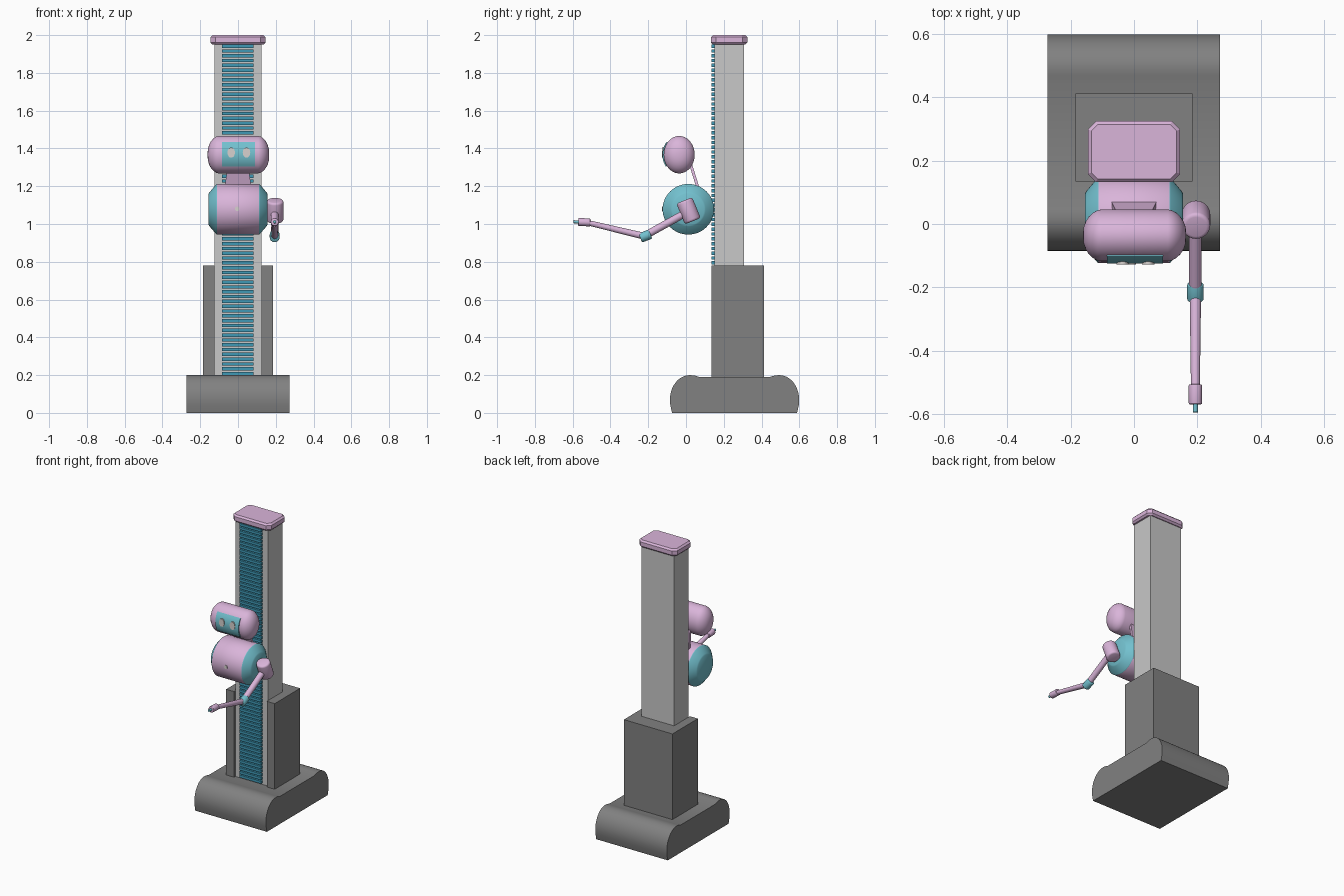
import bpy, bmesh, math
from mathutils import Vector

if "Cube" in bpy.data.objects:
    bpy.data.objects.remove(bpy.data.objects["Cube"])


def material(name, rgb):
    m = bpy.data.materials.new(name)
    m.diffuse_color = (*rgb, 1)
    m.use_nodes = True
    m.node_tree.nodes["Principled BSDF"].inputs["Base Color"].default_value = m.diffuse_color
    return m


PINK = material("soft_pink", (0.70, 0.46, 0.70))
TEAL = material("teal", (0.17, 0.53, 0.62))
BLUE = material("belt_blue", (0.05, 0.32, 0.47))
DARK = material("dark_grey", (0.22, 0.22, 0.22))
LIGHT = material("light_grey", (0.58, 0.58, 0.58))
WHITE = material("off_white", (0.68, 0.64, 0.62))


def finish(name, bm, *mats, smooth=True):
    bmesh.ops.recalc_face_normals(bm, faces=bm.faces)
    me = bpy.data.meshes.new(name)
    bm.to_mesh(me)
    bm.free()
    for m in mats:
        me.materials.append(m)
    ob = bpy.data.objects.new(name, me)
    bpy.context.collection.objects.link(ob)
    if smooth:
        bpy.ops.object.select_all(action='DESELECT')
        ob.select_set(True)
        bpy.context.view_layer.objects.active = ob
        bpy.ops.object.shade_smooth_by_angle(angle=math.radians(35))
    return ob


def add_box(bm, lo, hi):
    verts = bmesh.ops.create_cube(bm, size=1)["verts"]
    for v in verts:
        v.co = [a + (b - a) * (c + 0.5) for a, b, c in zip(lo, hi, v.co)]
    return verts


def extrude(name, pts, axis, lo, hi, mat):
    """Closed outline (in the other two axes) pushed along an axis."""
    bm = bmesh.new()
    def place(p, d):
        q = list(p)
        q.insert(axis, d)
        return q
    face = bm.faces.new([bm.verts.new(place(p, lo)) for p in pts])
    ret = bmesh.ops.extrude_face_region(bm, geom=[face])
    for g in ret["geom"]:
        if isinstance(g, bmesh.types.BMVert):
            g.co[axis] = hi
    return finish(name, bm, mat)


def lathe_x(name, profile, centre, ry, rz, mats, rule=None, seg=48):
    """Rings along x, each with a (x, radius factor) pair."""
    bm = bmesh.new()
    rings = []
    for x, r in profile:
        rings.append([bm.verts.new((centre[0] + x,
                      centre[1] + ry * r * math.cos(math.tau * i / seg),
                      centre[2] + rz * r * math.sin(math.tau * i / seg))) for i in range(seg)])
    for a, b in zip(rings, rings[1:]):
        for i in range(seg):
            j = (i + 1) % seg
            bm.faces.new((a[i], a[j], b[j], b[i]))
    bm.faces.new(rings[0])
    bm.faces.new(rings[-1])
    if rule:
        for f in bm.faces:
            f.material_index = rule(f.calc_center_median())
    return finish(name, bm, *mats)


def rod(name, p0, p1, r0, mat, r1=None, bevel=0, seg=24):
    p0, p1 = Vector(p0), Vector(p1)
    d = p1 - p0
    bm = bmesh.new()
    bmesh.ops.create_cone(bm, cap_ends=True, segments=seg, radius1=r0,
                          radius2=r0 if r1 is None else r1, depth=d.length)
    if bevel:
        rim = [e for e in bm.edges if abs(e.verts[0].co.z - e.verts[1].co.z) < 1e-5]
        bmesh.ops.bevel(bm, geom=rim, offset=bevel, segments=3, profile=0.5, affect='EDGES')
    rot = Vector((0, 0, 1)).rotation_difference(d).to_matrix()
    for v in bm.verts:
        v.co = rot @ v.co + (p0 + p1) / 2
    return finish(name, bm, mat)


# Base: side profile with a rounded bump at each end, mirrored about y = 0.257
MID = 0.257
half = [(-0.074, 0), (-0.083, 0.04)]
half += [(0.02 - 0.105 * math.cos(math.radians(a)), 0.07 + 0.13 * math.sin(math.radians(a)))
         for a in range(0, 91, 9)]
half += [(0.045, 0.198), (0.07, 0.19)]
extrude("base", half + [(2 * MID - y, z) for y, z in reversed(half)], 0, -0.273, 0.272, DARK)

# Lower housing: U-shaped sleeve open to the front
extrude("lower_housing", [(-0.185, 0.135), (-0.125, 0.135), (-0.125, 0.30), (0.125, 0.30),
                          (0.125, 0.135), (0.185, 0.135), (0.185, 0.412), (-0.185, 0.412)],
        2, 0.185, 0.78, DARK)

# Column
bm = bmesh.new()
add_box(bm, (-0.124, 0.15, 0.185), (0.124, 0.308, 1.96))
finish("column", bm, LIGHT, smooth=False)

# Belt slats running up the column front
bm = bmesh.new()
pitch = 0.0255
for i in range(69):
    z = 0.199 + i * pitch
    add_box(bm, (-0.085, 0.136, z), (0.081, 0.152, z + 0.0175))
finish("belt_slats", bm, BLUE, smooth=False)

# Top cap with chamfered corners and edges
bm = bmesh.new()
add_box(bm, (-0.146, 0.132, 1.95), (0.146, 0.325, 2.0))
upright = [e for e in bm.edges if abs(e.verts[0].co.z - e.verts[1].co.z) > 0.01]
bmesh.ops.bevel(bm, geom=upright, offset=0.026, segments=1, affect='EDGES')
rims = [e for e in bm.edges if abs(e.verts[0].co.z - e.verts[1].co.z) < 0.001]
bmesh.ops.bevel(bm, geom=rims, offset=0.011, segments=1, affect='EDGES')
finish("top_cap", bm, PINK, smooth=False)

# Torso drum: pink band with teal tapered ends
torso = [(-0.155, 0.62), (-0.15, 0.68), (-0.116, 0.98), (-0.112, 1),
         (0.112, 1), (0.116, 0.98), (0.15, 0.68), (0.155, 0.62)]
lathe_x("torso", torso, (0, 0.012, 1.078), 0.136, 0.134, (PINK, TEAL),
        lambda c: 1 if abs(c.x) > 0.113 else 0)
rod("chest_button", (-0.005, -0.115, 1.08), (-0.005, -0.128, 1.08), 0.012, WHITE)

# Neck plate leaning forward
bm = bmesh.new()
for v in add_box(bm, (-0.05, -0.008, 1.17), (0.05, 0.008, 1.33)):
    t = (1.33 - v.co.z) / 0.16
    v.co.x *= 1 + 0.5 * t
    v.co.y += 0.02 + 0.05 * t
finish("neck", bm, PINK, smooth=False)

# Head: rounded barrel lying along x
side = [(0.105, 1), (0.118, 0.965), (0.132, 0.87), (0.145, 0.72), (0.155, 0.53), (0.161, 0.32), (0.163, 0.1)]
HEAD = (0.002, -0.036, 1.367)
lathe_x("head", [(-x, r) for x, r in reversed(side)] + side, HEAD, 0.082, 0.099, (PINK,))

# Curved face panel
N = 12
arc = [math.radians(-38 + 79 * i / N) for i in range(N + 1)]
outer = [(HEAD[1] - 0.089 * math.cos(a), HEAD[2] + 0.103 * math.sin(a)) for a in arc]
inner = [(HEAD[1] - 0.078 * math.cos(a), HEAD[2] + 0.095 * math.sin(a)) for a in reversed(arc)]
extrude("face_panel", outer + inner, 0, -0.085, 0.091, TEAL)

# Eyes
for x, label in ((-0.036, "left"), (0.045, "right")):
    pts = [(x + 0.02 * math.cos(math.tau * i / 24), 1.378 + 0.027 * math.sin(math.tau * i / 24))
           for i in range(24)]
    extrude("eye_" + label, pts, 1, -0.1275, -0.119, WHITE)

# Arm, reaching forward
AX = 0.194
rod("shoulder", (AX + 0.002, -0.009, 1.125), (AX + 0.002, 0.036, 1.015), 0.045, PINK, bevel=0.012)
rod("upper_arm", (AX, 0.01, 1.065), (AX, -0.20, 0.948), 0.02, PINK)
rod("elbow", (AX, -0.188, 0.947), (AX, -0.242, 0.926), 0.026, TEAL, bevel=0.006)
rod("forearm", (AX, -0.22, 0.935), (AX, -0.52, 1.007), 0.018, PINK, r1=0.014)
rod("wrist", (AX, -0.507, 1.008), (AX, -0.57, 1.011), 0.021, PINK, bevel=0.004)
rod("fingertip", (AX, -0.565, 1.011), (AX, -0.595, 1.012), 0.008, TEAL)
